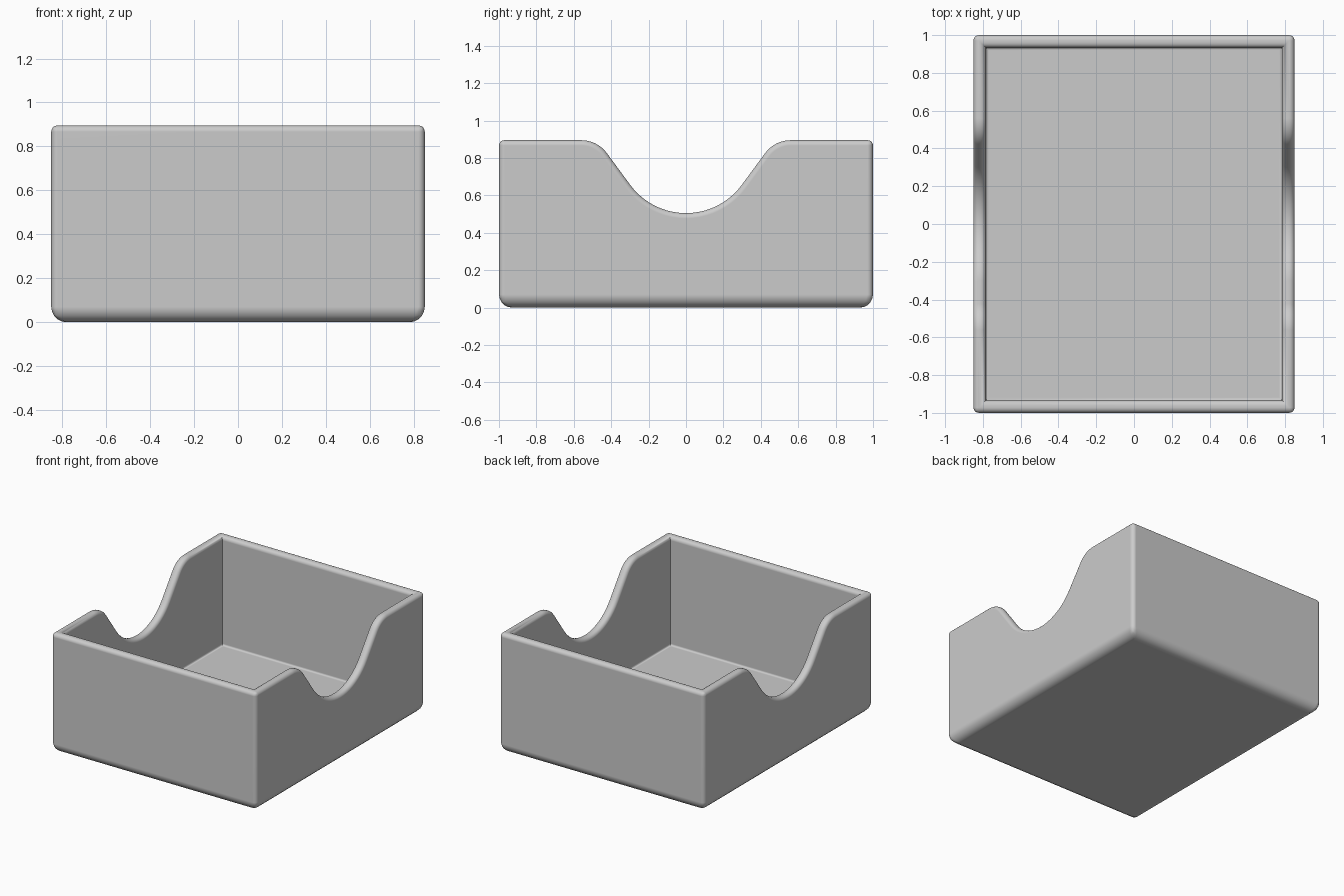
import bpy
import bmesh
from math import sin, cos, tan, radians

default = bpy.data.objects.get("Cube")
if default:
    bpy.data.objects.remove(default, do_unlink=True)

HALF_X, HALF_Y, HEIGHT = 0.85, 1.0, 0.895
WALL, FLOOR_Z = 0.066, 0.08
BOTTOM_R, CORNER_R, RIM_R, FLOOR_R = 0.07, 0.03, 0.028, 0.015
NOTCH_Z, NOTCH_R, SLOPE = 0.505, 0.37, radians(54)
NOTCH_HALF, SHOULDER_R, STEPS = 0.56, 0.17, 10


def notch_half():
    """Half of the scoop, from its lowest point out to the level rim."""
    angles = [SLOPE * i / STEPS for i in range(STEPS + 1)]
    bowl = [(NOTCH_R * sin(a), NOTCH_Z + NOTCH_R * (1 - cos(a))) for a in angles]
    shoulder = [(NOTCH_HALF - SHOULDER_R * sin(a),
                 HEIGHT - SHOULDER_R * (1 - cos(a))) for a in reversed(angles)]
    return bowl + shoulder


half = notch_half()
scoop = [(-y, z) for y, z in reversed(half[1:])] + half

bm = bmesh.new()
weight = bm.edges.layers.float.new("bevel_weight_edge")


def rim_loop(x, y):
    """Rim of both sides, running round the box from the front right-hand end."""
    side = [(-y, HEIGHT)] + scoop + [(y, HEIGHT)]
    loop = [(x, py, pz) for py, pz in side] + [(-x, py, pz) for py, pz in reversed(side)]
    return [bm.verts.new(p) for p in loop]


def base_loop(x, y, z):
    return [bm.verts.new(p) for p in ((x, -y, z), (x, y, z), (-x, y, z), (-x, -y, z))]


def walls(rim, base):
    n = len(rim) // 2
    a, b, c, d = base
    bm.faces.new([a, b] + rim[:n][::-1])
    bm.faces.new([c, d] + rim[n:][::-1])
    bm.faces.new([b, c, rim[n], rim[n - 1]])
    bm.faces.new([d, a, rim[0], rim[-1]])
    bm.faces.new(base)


def mark(loop, radius):
    for a, b in zip(loop, loop[1:] + loop[:1]):
        bm.edges.get((a, b))[weight] = radius / BOTTOM_R


# Outer and inner shells, joined along the rim
outer_rim = rim_loop(HALF_X, HALF_Y)
inner_rim = rim_loop(HALF_X - WALL, HALF_Y - WALL)
outer_base = base_loop(HALF_X, HALF_Y, 0)
inner_base = base_loop(HALF_X - WALL, HALF_Y - WALL, FLOOR_Z)
walls(outer_rim, outer_base)
walls(inner_rim, inner_base)
count = len(outer_rim)
for i in range(count):
    j = (i + 1) % count
    bm.faces.new([outer_rim[i], outer_rim[j], inner_rim[j], inner_rim[i]])
bmesh.ops.recalc_face_normals(bm, faces=bm.faces[:])

# Rounding radius for each kind of edge
mark(outer_rim, RIM_R)
mark(inner_rim, RIM_R)
mark(outer_base, BOTTOM_R)
mark(inner_base, FLOOR_R)
n = count // 2
for base, top in zip(outer_base, (0, n - 1, n, count - 1)):
    bm.edges.get((base, outer_rim[top]))[weight] = CORNER_R / BOTTOM_R

mesh = bpy.data.meshes.new("open_tray")
bm.to_mesh(mesh)
bm.free()
tray = bpy.data.objects.new("open_tray", mesh)
bpy.context.collection.objects.link(tray)
bpy.context.view_layer.objects.active = tray
tray.select_set(True)

# Rounded edges
bevel = tray.modifiers.new("rounded_edges", "BEVEL")
bevel.limit_method = "WEIGHT"
bevel.offset_type = "OFFSET"
bevel.width = BOTTOM_R
bevel.segments = 5
bevel.use_clamp_overlap = False
bpy.ops.object.modifier_apply(modifier=bevel.name)
bpy.ops.object.shade_smooth_by_angle(angle=radians(40))
normals = tray.modifiers.new("flat_panels", "WEIGHTED_NORMAL")
normals.keep_sharp = True

# Plain grey finish
grey = bpy.data.materials.new("light_grey")
grey.use_nodes = True
colour = (0.6, 0.6, 0.6, 1)
grey.diffuse_color = colour
grey.node_tree.nodes["Principled BSDF"].inputs["Base Color"].default_value = colour
tray.data.materials.append(grey)
